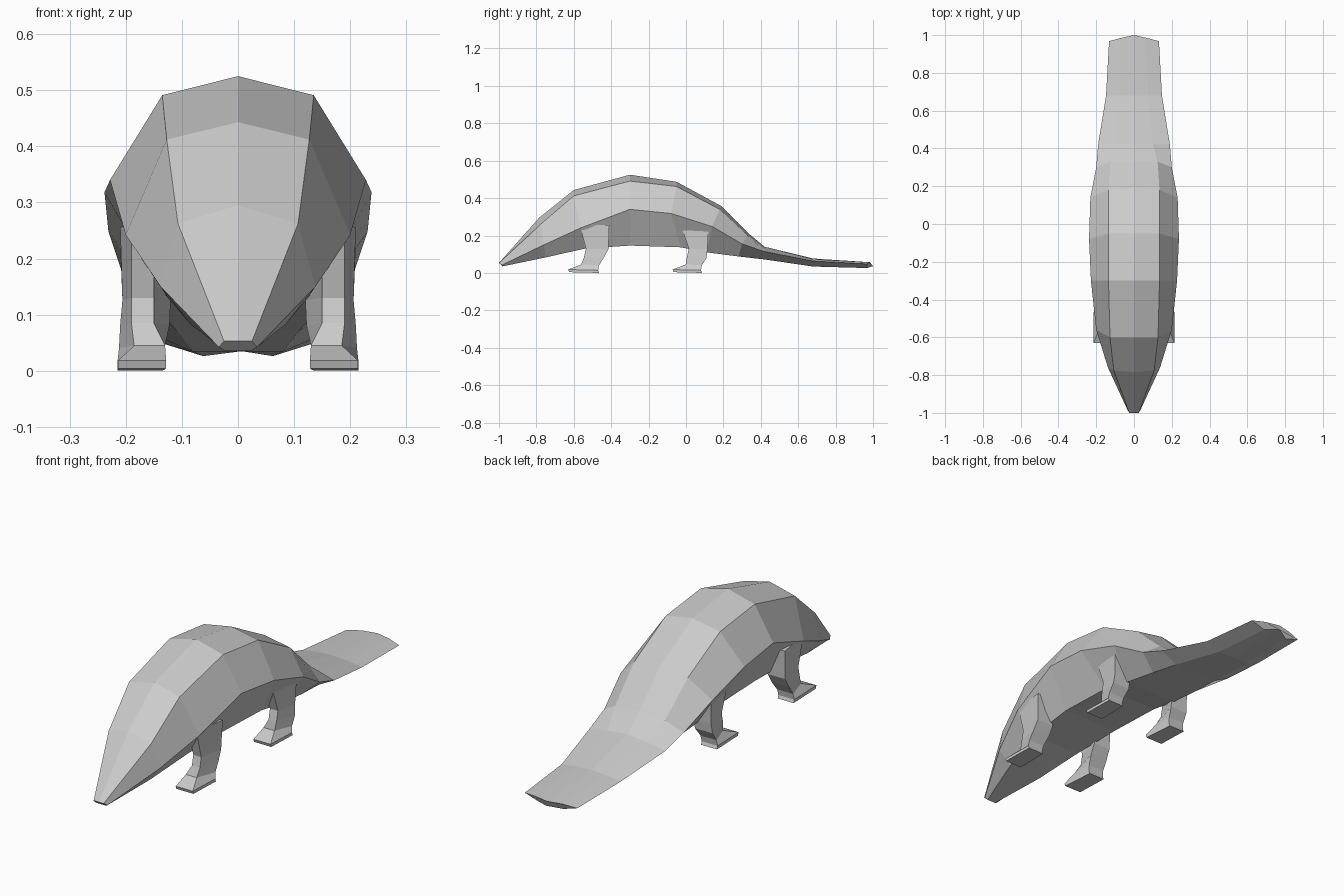
import bpy, bmesh


def loft(name, rings, mirror=False):
    """Skin equal-length closed rings and cap both ends."""
    bm = bmesh.new()
    loops = [[bm.verts.new(p) for p in r] for r in rings]
    n = len(loops[0])
    for a, b in zip(loops, loops[1:]):
        for i in range(n):
            j = (i + 1) % n
            bm.faces.new((a[i], a[j], b[j], b[i]))
    bm.faces.new(loops[0])
    bm.faces.new(loops[-1])
    bmesh.ops.recalc_face_normals(bm, faces=bm.faces)
    me = bpy.data.meshes.new(name)
    bm.to_mesh(me)
    bm.free()
    ob = bpy.data.objects.new(name, me)
    bpy.context.collection.objects.link(ob)
    if mirror:
        ob.modifiers.new("mirror", 'MIRROR').use_mirror_merge = False
    return ob


# Body and tail sections: ridge (y, z), shoulder, side, belly edge (x, y, z)
sections = [
    ((-1.0, .053), (.025, -1.0, .053), (.034, -.985, .042), (.022, -.98, .035)),
    ((-.785, .295), (.107, -.775, .262), (.138, -.76, .15), (.085, -.75, .083)),
    ((-.60, .443), (.127, -.60, .412), (.20, -.56, .242), (.125, -.54, .13)),
    ((-.30, .525), (.135, -.30, .491), (.228, -.30, .34), (.14, -.30, .146)),
    ((-.05, .487), (.136, -.05, .462), (.238, -.08, .318), (.14, -.03, .137)),
    ((.19, .357), (.135, .18, .34), (.231, .14, .248), (.135, .11, .11)),
    ((.33, .215), (.125, .33, .20), (.20, .30, .155), (.125, .28, .088)),
    ((.42, .14), (.10, .42, .129), (.19, .42, .114), (.11, .42, .072)),
    ((.68, .077), (.075, .68, .073), (.148, .68, .063), (.08, .68, .034)),
    ((1.0, .056), (.068, .985, .056), (.132, .968, .048), (.062, .968, .026)),
]
rings = []
for (y, z), *half in sections:
    belly_y, belly_z = half[-1][1:]
    if y == 1.0:
        belly_y, belly_z = 1.0, .036
    left = [(-a, b, c) for a, b, c in reversed(half)]
    rings.append([(0, y, z), *half, (0, belly_y, belly_z), *left])
loft("body_and_tail", rings)

# Legs: (z, front y, back y, front inner/outer x, back inner/outer x)
leg = [
    (.26, -.07, .09, .15, .19, .13, .21),
    (.13, -.035, .085, .15, .19, .12, .206),
    (.085, -.045, .06, .15, .19, .122, .21),
    (.045, -.06, .035, .13, .185, .132, .212),
]
foot = [(.018, -.13, .03, .128, .214, .135, .215),
        (.004, -.125, .035, .128, .214, .135, .215)]
for name, dy, top in (("front_legs", -.50, 0), ("hind_legs", .05, -.03)):
    out = []
    for i, (z, yf, yb, fi, fo, bi, bo) in enumerate(leg + foot):
        if i == 0:
            z += top
        if dy > 0:
            yb -= .02 if i < 2 else 0
        if dy > 0 and i > 2:
            yf += .008
            yb += .0
        # Feet: slightly lower heel than toe
        out.append([(fi, yf + dy, z), (fo, yf + dy, z),
                    (bo, yb + dy, max(z - .004, 0)), (bi, yb + dy, max(z - .004, 0))])
    loft(name, out, mirror=True)
